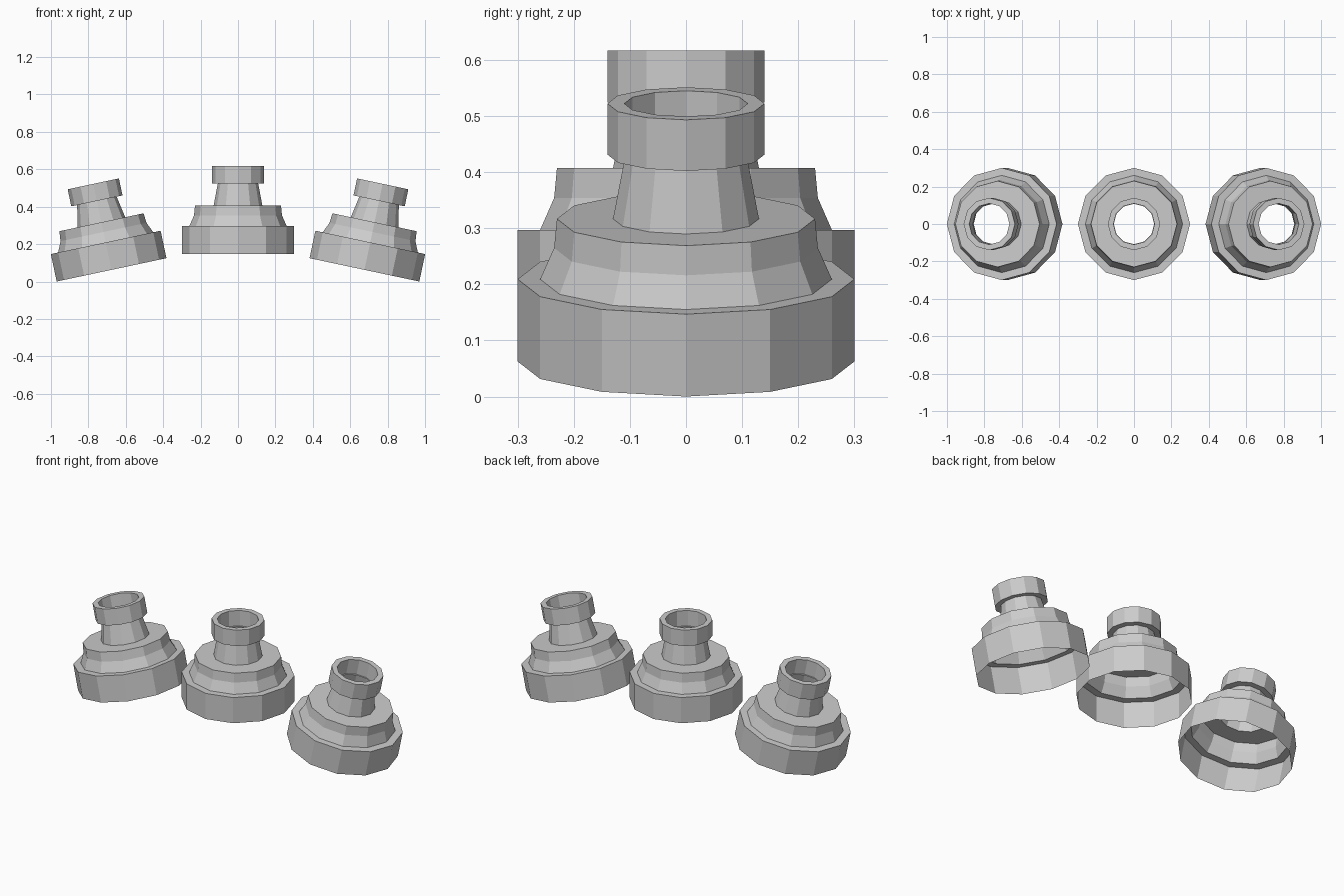
import bpy, bmesh, math

if "Cube" in bpy.data.objects:
    bpy.data.objects.remove(bpy.data.objects["Cube"])

SIDES = 12
# Open shell profile (radius, height): skirt, stepped shoulder, neck, collar, inner collar wall
PROFILE = [(0.30, 0.0), (0.30, 0.15), (0.26, 0.15), (0.235, 0.207), (0.23, 0.26),
           (0.13, 0.26), (0.108, 0.377), (0.14, 0.377), (0.14, 0.47),
           (0.11, 0.47), (0.11, 0.38)]


def lathe(name, location, tilt):
    """Flat-faced nozzle spun from the profile and tilted sideways."""
    bm = bmesh.new()
    rings = [[bm.verts.new((r * math.cos(2 * math.pi * i / SIDES),
                            r * math.sin(2 * math.pi * i / SIDES), z))
              for i in range(SIDES)] for r, z in PROFILE]
    for low, high in zip(rings, rings[1:]):
        for i in range(SIDES):
            j = (i + 1) % SIDES
            bm.faces.new((low[i], low[j], high[j], high[i]))
    mesh = bpy.data.meshes.new(name)
    bm.to_mesh(mesh)
    bm.free()
    obj = bpy.data.objects.new(name, mesh)
    obj.location = location
    obj.rotation_euler.y = math.radians(tilt)
    bpy.context.collection.objects.link(obj)


# Upright middle nozzle, and an outward-leaning one on each side
lathe("middle_nozzle", (0, 0, 0.147), 0)
for name, side in (("left_nozzle", -1), ("right_nozzle", 1)):
    lathe(name, (side * 0.676, 0, 0.0624), side * 12)
